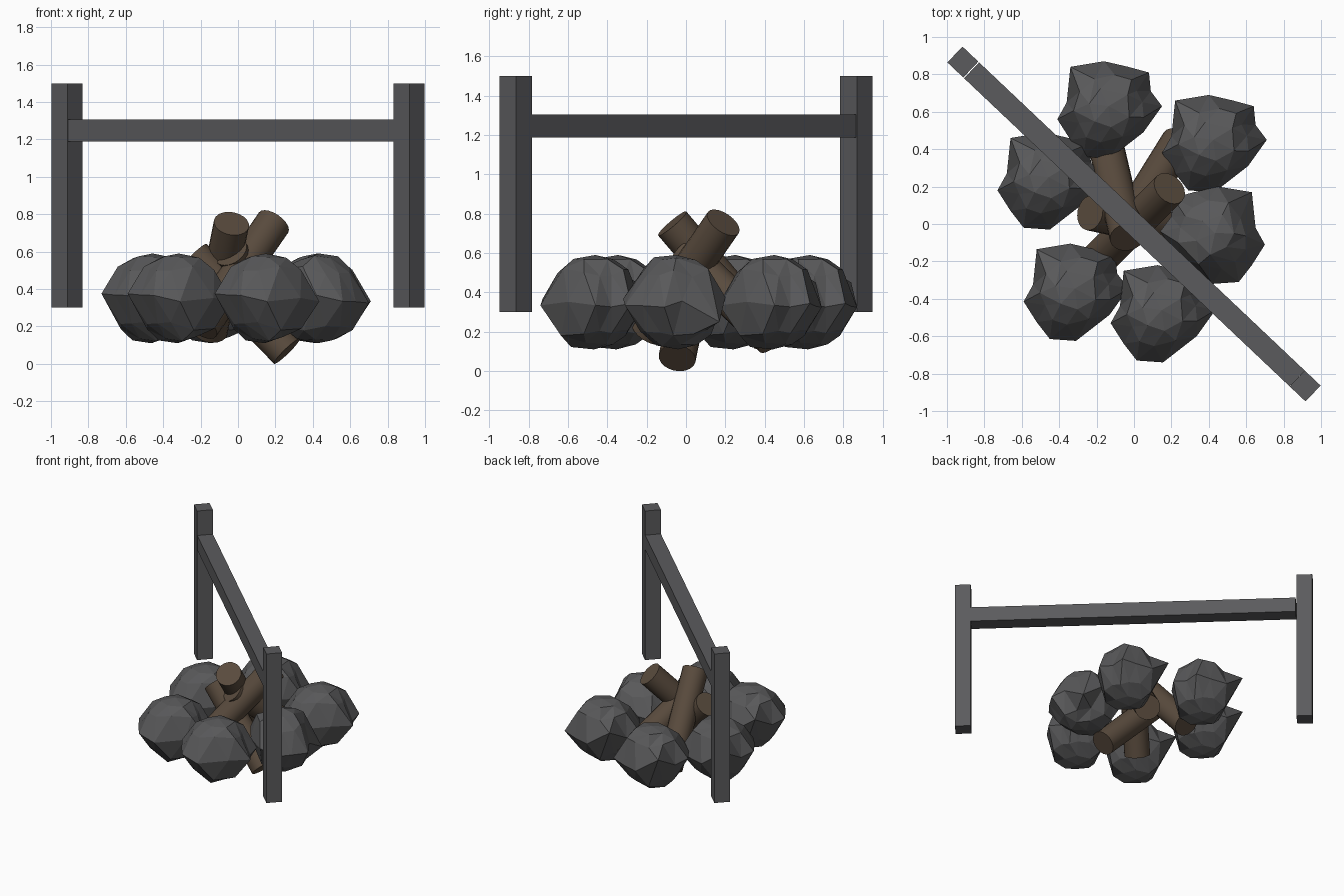
import bpy, bmesh, math, random
from mathutils import Vector

if "Cube" in bpy.data.objects:
    bpy.data.objects.remove(bpy.data.objects["Cube"])

random.seed(4)


def material(name, rgb):
    m = bpy.data.materials.new(name)
    m.diffuse_color = (*rgb, 1)
    m.use_nodes = True
    m.node_tree.nodes["Principled BSDF"].inputs["Base Color"].default_value = m.diffuse_color
    return m


iron = material("dark iron", (0.105, 0.105, 0.11))
stone = material("grey stone", (0.098, 0.098, 0.101))
bark = material("brown wood", (0.1, 0.07, 0.047))


def add_object(name, mesh, mat):
    mesh.materials.append(mat)
    ob = bpy.data.objects.new(name, mesh)
    bpy.context.collection.objects.link(ob)
    return ob


def box(name, size, loc, angle):
    bm = bmesh.new()
    bmesh.ops.create_cube(bm, size=1)
    bmesh.ops.scale(bm, vec=size, verts=bm.verts)
    me = bpy.data.meshes.new(name)
    bm.to_mesh(me)
    bm.free()
    ob = add_object(name, me, iron)
    ob.location = loc
    ob.rotation_euler.z = angle


def log(name, a, b, radius=0.095):
    a, b = Vector(a), Vector(b)
    bm = bmesh.new()
    bmesh.ops.create_cone(bm, cap_ends=True, segments=20, radius1=radius,
                          radius2=radius, depth=(b - a).length)
    for f in bm.faces:
        f.smooth = len(f.verts) == 4
    for e in bm.edges:
        e.smooth = all(len(f.verts) == 4 for f in e.link_faces)
    me = bpy.data.meshes.new(name)
    bm.to_mesh(me)
    bm.free()
    ob = add_object(name, me, bark)
    ob.location = (a + b) / 2
    ob.rotation_mode = 'QUATERNION'
    ob.rotation_quaternion = (b - a).to_track_quat('Z', 'Y')


# Cooking frame: two square posts and a crossbar, set diagonally
px, py, w = 0.915, -0.866, 0.117
ang = math.atan2(py, px)
for name, s in (("back_post", -1), ("front_post", 1)):
    box(name, (w, w, 1.2), (s * px, s * py, 0.9), ang)
box("crossbar", (2 * math.hypot(px, py) - w - 0.006, w, w), (0.002, -0.002, 1.247), ang)

# Stacked logs
log("log_right_leaning", (0.19, 0.19, 0.755), (-0.195, -0.195, 0.2))
log("log_left_leaning", (-0.235, 0.06, 0.575), (0.26, -0.045, 0.066))
log("log_front_leaning", (-0.035, -0.07, 0.75), (-0.15, 0.42, 0.175))
log("log_back_leaning", (-0.04, -0.01, 0.6), (0.24, 0.44, 0.165))

# Faceted stone: irregular equator outline, rings above and below, poles
outline = [(.28, .02), (.22, .10), (.21, .20), (.10, .23), (-.03, .26), (-.21, .23),
           (-.23, .04), (-.28, -.05), (-.21, -.16), (-.14, -.25), (0, -.26), (.18, -.12)]
CORNER = 5      # this outline point sits higher than the others


def stone_mesh():
    bm = bmesh.new()
    j = lambda k: random.uniform(-k, k)
    n = len(outline)
    eq = [bm.verts.new((x, y, 0.1 if i == CORNER else j(.03)))
          for i, (x, y) in enumerate(outline)]
    for s in (1, -1):
        mid, cap = [], []
        for i in range(n):
            d = (Vector(outline[i]) + Vector(outline[(i + 1) % n])) / 2
            r = 0.5 * d.length + 0.5 * 0.25
            d = d.normalized() * r * (0.73 + j(.05))
            mid.append(bm.verts.new((d.x, d.y, s * (0.15 + j(.025)))))
        for i in range(n // 2):
            a = math.radians(45 + 60 * i) + j(.2)
            r = 0.11 + j(.02)
            cap.append(bm.verts.new((r * math.cos(a), r * math.sin(a), s * (0.217 + j(.012)))))
        pole = bm.verts.new((j(.02), j(.02), s * 0.24))
        for i in range(n):
            bm.faces.new((eq[i], eq[(i + 1) % n], mid[i]))
            bm.faces.new((eq[(i + 1) % n], mid[(i + 1) % n], mid[i]))
        m = n // 2
        for i in range(m):
            a, b, c = mid[2 * i], mid[2 * i + 1], mid[(2 * i + 2) % n]
            bm.faces.new((a, b, cap[i]))
            bm.faces.new((b, c, cap[i]))
            bm.faces.new((c, cap[(i + 1) % m], cap[i]))
            bm.faces.new((cap[i], cap[(i + 1) % m], pole))
    bmesh.ops.recalc_face_normals(bm, faces=bm.faces)
    me = bpy.data.meshes.new("stone")
    bm.to_mesh(me)
    bm.free()
    me.materials.append(stone)
    return me


# Ring of six stones, one of them turned over
mesh = stone_mesh()
ring = [(-.13, .61, 0), (.43, .43, 0), (.42, -.06, 1), (.155, -.48, 0),
        (-.31, -.365, 0), (-.45, .23, 0)]
for i, (x, y, flip) in enumerate(ring):
    ob = bpy.data.objects.new(f"ring_stone_{i + 1}", mesh)
    bpy.context.collection.objects.link(ob)
    ob.location = (x, y, 0.35)
    ob.rotation_euler.y = math.pi * flip
